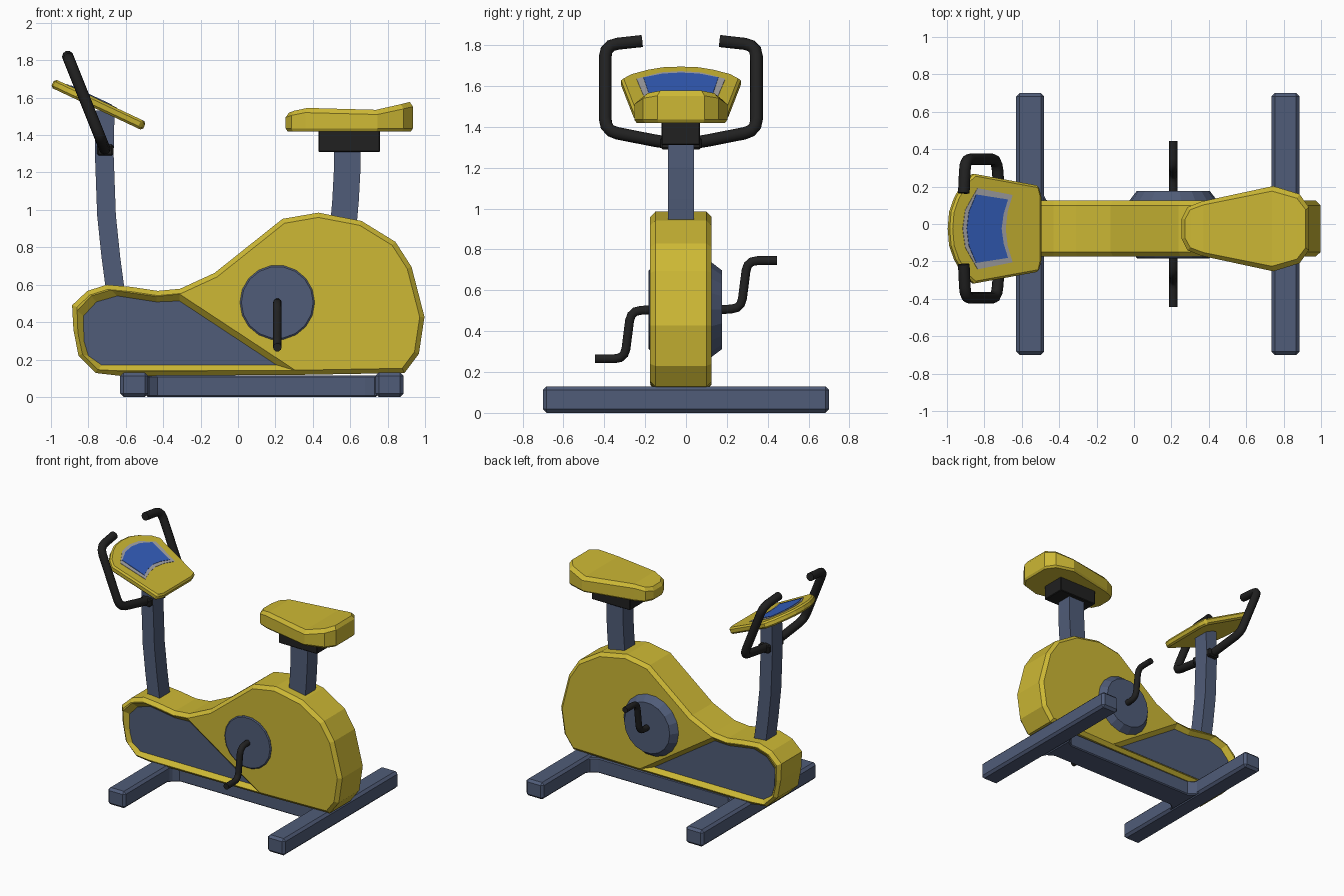
import bpy, bmesh, math
from mathutils import Vector

if "Cube" in bpy.data.objects:
    bpy.data.objects.remove(bpy.data.objects["Cube"])

CY = -0.025  # centre plane of the body


def mat(name, r, g, b):
    m = bpy.data.materials.new(name)
    m.diffuse_color = (r, g, b, 1)
    m.use_nodes = True
    m.node_tree.nodes["Principled BSDF"].inputs["Base Color"].default_value = m.diffuse_color
    return m


YELLOW = mat("yellow", .61, .48, .035)
SLATE = mat("slate", .08, .107, .188)
BLACK = mat("black", .015, .015, .015)
BLUE = mat("screen_blue", .034, .114, .51)
SILVER = mat("silver", .38, .38, .4)


def loft(name, rings, material, bevel=0, strips=False):
    """Skin equal-length rings of points and cap both ends."""
    bm = bmesh.new()
    vs = [[bm.verts.new(p) for p in r] for r in rings]
    n = len(rings[0])
    for a, b in zip(vs, vs[1:]):
        for i in range(n):
            j = (i + 1) % n
            bm.faces.new((a[i], a[j], b[j], b[i]))
    bm.faces.new(vs[0])
    if strips:
        for i in range(n // 2 - 1):
            bm.faces.new((vs[-1][i], vs[-1][i + 1], vs[-1][n - 2 - i], vs[-1][n - 1 - i]))
    else:
        bm.faces.new(vs[-1])
    bmesh.ops.recalc_face_normals(bm, faces=bm.faces)
    me = bpy.data.meshes.new(name)
    bm.to_mesh(me)
    bm.free()
    ob = bpy.data.objects.new(name, me)
    bpy.context.collection.objects.link(ob)
    me.materials.append(material)
    if bevel:
        m = ob.modifiers.new("bevel", 'BEVEL')
        m.width, m.segments = bevel, 1
        m.limit_method, m.angle_limit = 'ANGLE', math.radians(60)
    return ob


def box(name, x0, x1, y0, y1, z0, z1, material, bevel=0):
    q = [(x0, y0), (x1, y0), (x1, y1), (x0, y1)]
    return loft(name, [[(x, y, z) for x, y in q] for z in (z0, z1)], material, bevel)


def sym(half):
    return half + [(a, -b) for a, b in reversed(half) if b > 0]


def tube(name, pts, radius, bend, material):
    """Round bar along a path with rounded corners."""
    pts = [Vector(p) for p in pts]
    path = [pts[0]]
    for a, p, b in zip(pts, pts[1:], pts[2:]):
        s, e = p + (a - p).normalized() * bend, p + (b - p).normalized() * bend
        path += [s.lerp(p, t).lerp(p.lerp(e, t), t) for t in (0, .33, .67, 1)]
    path.append(pts[-1])
    cu = bpy.data.curves.new(name, 'CURVE')
    cu.dimensions = '3D'
    cu.bevel_depth, cu.bevel_resolution, cu.use_fill_caps = radius, 3, True
    sp = cu.splines.new('POLY')
    sp.points.add(len(path) - 1)
    for q, p in zip(sp.points, path):
        q.co = (*p, 1)
    cu.materials.append(material)
    ob = bpy.data.objects.new(name, cu)
    bpy.context.collection.objects.link(ob)


# Floor frame
box("front_leg", -.63, -.48, -.7, .7, 0, .13, SLATE, .018)
box("rear_leg", .735, .885, -.7, .7, 0, .13, SLATE, .018)
beam = sym([(-.49, .17), (-.47, .13), (-.43, .1), (.68, .1), (.73, .13), (.745, .17)])
loft("centre_beam", [[(x, y, z) for x, y in beam] for z in (0, .115)], SLATE, .008)

# Flywheel housing
profile = [(-.887, .49), (-.805, .567), (-.70, .60), (-.57, .588), (-.43, .567), (-.31, .578),
           (-.125, .663), (.238, .952), (.43, .985), (.66, .941), (.842, .829), (.928, .695),
           (.997, .428), (.967, .23), (.89, .128), (.33, .118), (-.623, .112), (-.762, .128),
           (-.853, .22), (-.88, .36)]
body = loft("housing", [[(x, CY + s * .15, z) for x, z in profile] for s in (-1, 1)],
            YELLOW, .025)

# Sloped recess and dark panel on each side
floor = [(-.826, .433), (-.757, .508), (-.645, .54), (-.436, .508), (-.313, .513),
         (.206, .171), (-.73, .171), (-.80, .22), (-.824, .30)]
rim = [(-.86, .46), (-.785, .54), (-.68, .572), (-.436, .537), (-.313, .55),
       (.31, .14), (-.75, .14), (-.833, .225), (-.858, .33)]
for side, s in (("front", -1), ("back", 1)):
    def at(poly, d):
        return [(x, CY + s * d, z) for x, z in poly]
    cut = loft("recess_cutter_" + side, [at(floor, .118), at(rim, .15), at(rim, .2)], YELLOW)
    cut.hide_render = True
    cut.hide_viewport = True
    m = body.modifiers.new("recess", 'BOOLEAN')
    m.operation, m.solver, m.object = 'DIFFERENCE', 'EXACT', cut
    loft("side_panel_" + side, [at(floor, .10), at(floor, .1195)], SLATE)

# Crank covers
for name, rings in (("crank_cover_front", ((-.15, .2), (-.178, .2), (-.184, .192))),
                    ("crank_cover_back", ((.10, .235), (.125, .235), (.177, .195)))):
    ring = [(math.cos(a * math.tau / 18), math.sin(a * math.tau / 18)) for a in range(18)]
    loft(name, [[(.21 + r * c, y, .505 + r * k) for c, k in ring] for y, r in rings], SLATE)

# Crank arms with pedals
for name, s in (("front_crank", -1), ("back_crank", 1)):
    tube(name, [(.21, s * y, .505 + s * z) for y, z in
                ((.15, 0), (.27, .005), (.30, .24), (.445, .24))], .023, .05, BLACK)


# Bent rectangular posts
def post(name, path, hx):
    loft(name, [[(x + i * hx, CY + j * .063, z) for i, j in ((-1, -1), (1, -1), (1, 1), (-1, 1))]
                for x, z in path], SLATE)


post("handlebar_post", [(-.652, .54), (-.68, .75), (-.703, .97), (-.715, 1.3), (-.71, 1.53)], .05)
post("seat_post", [(.562, .90), (.575, 1.05), (.583, 1.2), (.583, 1.33)], .071)

# Seat
box("seat_clamp", .43, .76, -.12, .068, 1.31, 1.43, BLACK, .005)
half = [(.255, .055, 1.52), (.285, .115, 1.53), (.36, .145, 1.545), (.745, .228, 1.535),
        (.885, .185, 1.565), (.935, .115, 1.577)]
seat = half + [(x, -y, z) for x, y, z in reversed(half)]
mid = .6
loft("seat", [
    [(mid + (x - mid) * .97, CY + y * .95, 1.42) for x, y, z in seat],
    [(x, CY + y, 1.435) for x, y, z in seat],
    [(x, CY + y, z - .025) for x, y, z in seat],
    [(mid + (x - mid) * .95, CY + y * .88, z) for x, y, z in seat]], YELLOW, strips=True)


# Console, laid out in its tilted plane
def plate(name, half, h0, h1, material, bevel=0):
    loft(name, [[(-.98 + .905 * u + .425 * h, CY + v, 1.70 - .425 * u + .905 * h)
                 for u, v in sym(half)] for h in (h0, h1)], material, bevel)


plate("console", [(0, 0), (.008, .09), (.037, .165), (.09, .25), (.145, .293),
                  (.525, .23), (.541, .17)], -.05, 0, YELLOW, .012)
plate("screen_frame", [(.07, 0), (.085, .1), (.158, .217), (.365, .18), (.335, .09),
                       (.324, 0)], -.01, .003, SILVER)
plate("screen", [(.093, 0), (.105, .09), (.148, .183), (.336, .156), (.31, .08),
                 (.298, 0)], -.01, .006, BLUE)

# Handlebar: one bar mirrored about the centre plane
right = [(.19, 1.82), (.37, 1.80), (.37, 1.38), (.075, 1.322)]
bar = [(v, z) for v, z in right] + [(-v, z) for v, z in reversed(right)]
tube("handlebar", [(-.71 - .4 * (z - 1.32), CY + v, z) for v, z in bar], .031, .06, BLACK)
box("handlebar_clamp", -.755, -.665, -.125, .075, 1.29, 1.35, BLACK, .01)
